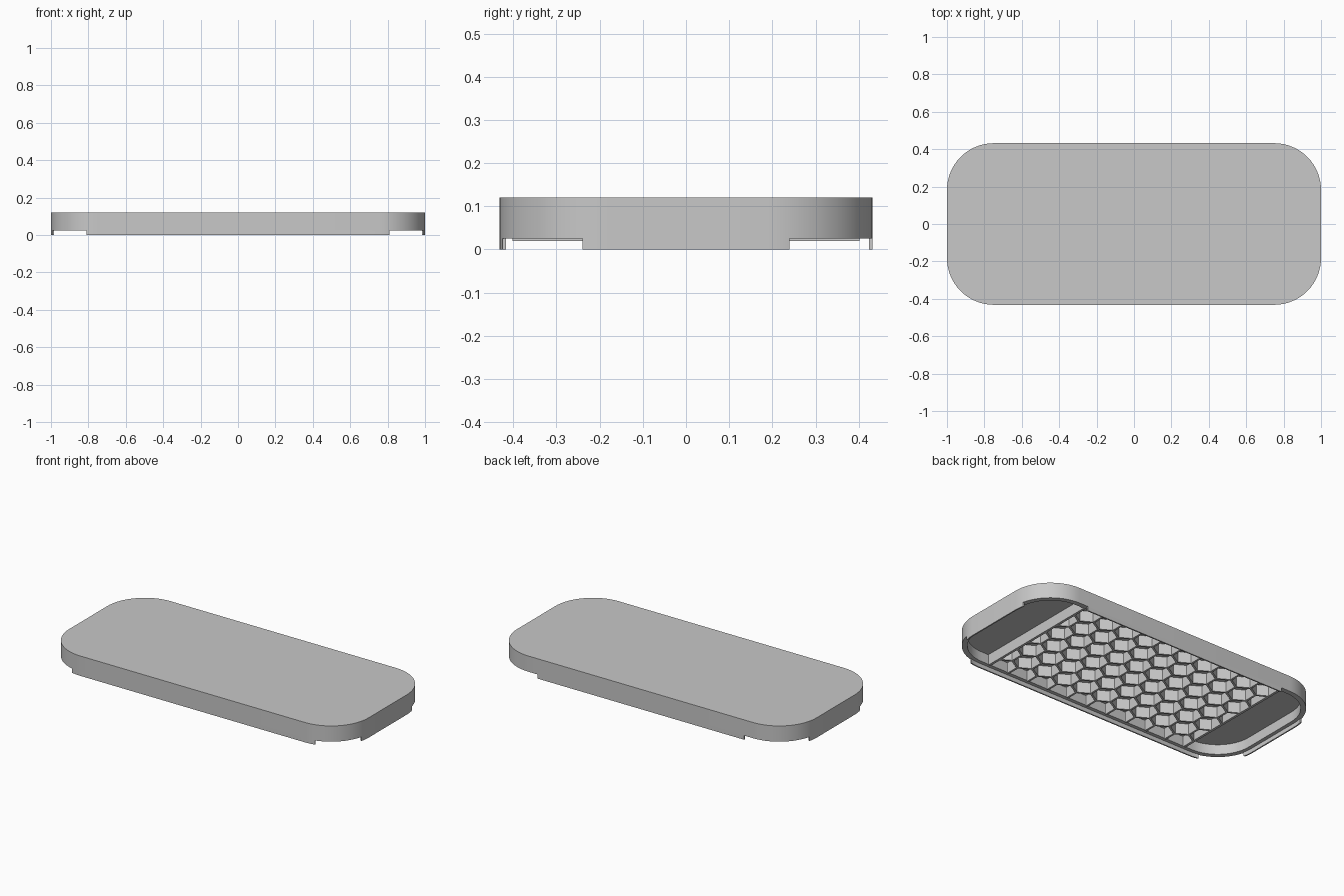
import bpy, bmesh, math
from mathutils import Vector

if "Cube" in bpy.data.objects:
    bpy.data.objects.remove(bpy.data.objects["Cube"], do_unlink=True)

HALF_X, HALF_Y, RADIUS = 1.0, 0.432, 0.25
WALL, LIP = 0.03, 0.008
RIM_Z, CEILING_Z, TOP_Z = 0.025, 0.085, 0.12

grey = bpy.data.materials.new("light grey plastic")
colour = (0.58, 0.58, 0.58, 1)
grey.diffuse_color = colour
grey.use_nodes = True
grey.node_tree.nodes["Principled BSDF"].inputs["Base Color"].default_value = colour


def finish(bm, name):
    bmesh.ops.recalc_face_normals(bm, faces=bm.faces)
    mesh = bpy.data.meshes.new(name)
    bm.to_mesh(mesh)
    bm.free()
    mesh.materials.append(grey)
    obj = bpy.data.objects.new(name, mesh)
    bpy.context.collection.objects.link(obj)
    bpy.ops.object.select_all(action='DESELECT')
    obj.select_set(True)
    bpy.context.view_layer.objects.active = obj
    bpy.ops.object.shade_smooth_by_angle(angle=math.radians(30))
    return obj


def loop(bm, inset, z, steps=16):
    """Rounded rectangle of vertices."""
    r = RADIUS - inset
    verts = []
    for q, (sx, sy) in enumerate([(1, 1), (-1, 1), (-1, -1), (1, -1)]):
        for i in range(steps + 1):
            a = (q + i / steps) * math.pi / 2
            verts.append(bm.verts.new((sx * (HALF_X - RADIUS) + r * math.cos(a),
                                       sy * (HALF_Y - RADIUS) + r * math.sin(a), z)))
    return verts


def bridge(bm, a, b):
    n = len(a)
    for i in range(n):
        j = (i + 1) % n
        bm.faces.new((a[i], a[j], b[j], b[i]))


def cut(bm, axis, value, clear=False):
    """Slice at a plane; optionally drop everything beyond it."""
    normal = Vector((0, 0, 0))
    normal[axis] = math.copysign(1, value)
    co = Vector((0, 0, 0))
    co[axis] = value
    bmesh.ops.bisect_plane(bm, geom=bm.verts[:] + bm.edges[:] + bm.faces[:],
                           plane_co=co, plane_no=normal, clear_outer=clear)


def thicken(bm, height):
    """Raise flat faces into a solid."""
    out = bmesh.ops.extrude_face_region(bm, geom=bm.faces[:], use_keep_orig=True)
    moved = [g for g in out["geom"] if isinstance(g, bmesh.types.BMVert)]
    bmesh.ops.translate(bm, verts=moved, vec=(0, 0, height))


# Cover: hollow shell open at the bottom
bm = bmesh.new()
rings = [loop(bm, i, z) for i, z in
         [(WALL, CEILING_Z), (WALL, RIM_Z), (0, RIM_Z), (0, TOP_Z)]]
for a, b in zip(rings, rings[1:]):
    bridge(bm, a, b)
bm.faces.new(rings[0])
bm.faces.new(rings[-1])
finish(bm, "cover")

# Thin lip tabs below the rim, interrupted at the corners
FRONT_TAB, BACK_TAB, END_TAB = 0.81, 0.69, 0.24
bm = bmesh.new()
bridge(bm, loop(bm, 0, 0), loop(bm, LIP, 0))
for s in (-1, 1):
    for axis, value in ((0, FRONT_TAB), (0, BACK_TAB), (1, END_TAB)):
        cut(bm, axis, s * value)
gone = []
for f in bm.faces:
    c = f.calc_center_median()
    reach = FRONT_TAB if c.y < 0 else BACK_TAB
    if abs(c.x) > reach and abs(c.y) > END_TAB:
        gone.append(f)
bmesh.ops.delete(bm, geom=gone, context='FACES')
thicken(bm, RIM_Z)
finish(bm, "lip_tabs")

# Honeycomb ribs under the cover
PITCH, GRID_X, GRID_Y, GRID_Z = 0.14, 0.69, HALF_Y - WALL, 0.02
bm = bmesh.new()
side = PITCH / math.sqrt(3)
for row in range(-4, 5):
    for col in range(-6, 7):
        cx, cy = (col + 0.5 * (row % 2)) * PITCH, row * side * 1.5
        bm.faces.new([bm.verts.new((cx + side * math.sin(k * math.pi / 3),
                                    cy + side * math.cos(k * math.pi / 3), GRID_Z))
                      for k in range(6)])
bmesh.ops.remove_doubles(bm, verts=bm.verts, dist=0.001)
cells = bm.faces[:]
bmesh.ops.inset_individual(bm, faces=cells, thickness=0.007)
bmesh.ops.delete(bm, geom=cells, context='FACES')
for s in (-1, 1):
    cut(bm, 0, s * GRID_X, True)
    cut(bm, 1, s * GRID_Y, True)
thicken(bm, CEILING_Z - GRID_Z)
finish(bm, "honeycomb_ribs")

# Cross walls closing the honeycomb at both ends
for s, name in ((1, "left_cross_wall"), (-1, "right_cross_wall")):
    bm = bmesh.new()
    bmesh.ops.create_cube(bm, size=1)
    bmesh.ops.scale(bm, verts=bm.verts, vec=(0.015, 2 * GRID_Y, CEILING_Z - GRID_Z))
    bmesh.ops.translate(bm, verts=bm.verts,
                        vec=(s * (GRID_X + 0.005), 0, (CEILING_Z + GRID_Z) / 2))
    finish(bm, name)
